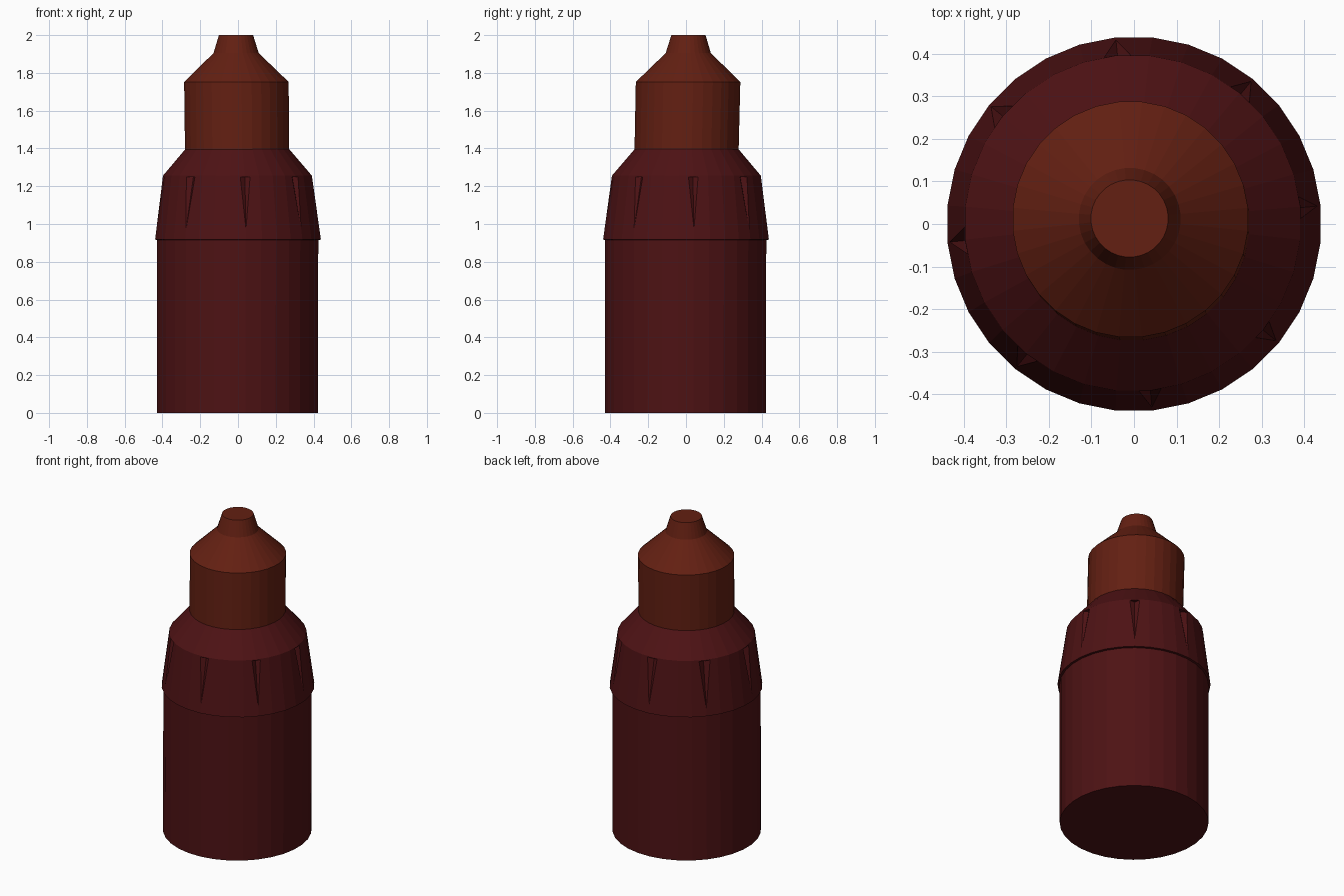
import bpy, bmesh, math
from mathutils import Vector

if "Cube" in bpy.data.objects:
    bpy.data.objects.remove(bpy.data.objects["Cube"])

SIDES = 32


def material(name, rgb):
    m = bpy.data.materials.new(name)
    m.diffuse_color = (*rgb, 1)
    m.use_nodes = True
    m.node_tree.nodes["Principled BSDF"].inputs["Base Color"].default_value = m.diffuse_color
    return m


def add_object(name, bm, mat=None):
    bmesh.ops.recalc_face_normals(bm, faces=bm.faces)
    mesh = bpy.data.meshes.new(name)
    bm.to_mesh(mesh)
    bm.free()
    ob = bpy.data.objects.new(name, mesh)
    bpy.context.collection.objects.link(ob)
    if mat:
        mesh.materials.append(mat)
    return ob


def turned(name, profile, mat):
    """Closed lathe body; each ring is (z, radius, centre x, centre y)."""
    bm = bmesh.new()
    rings = []
    for z, r, cx, cy in profile:
        ring = []
        for i in range(SIDES):
            a = 2 * math.pi * (i + 0.5) / SIDES
            ring.append(bm.verts.new((cx + r * math.cos(a), cy + r * math.sin(a), z)))
        rings.append(ring)
    for lo, hi in zip(rings, rings[1:]):
        for i in range(SIDES):
            j = (i + 1) % SIDES
            bm.faces.new((lo[i], lo[j], hi[j], hi[i]))
    bm.faces.new(rings[0])
    bm.faces.new(rings[-1])
    return add_object(name, bm, mat)


casing_red = material("casing_red", (0.075, 0.006, 0.007))
tip_orange = material("tip_orange", (0.125, 0.014, 0.006))

# Casing: straight body, flared collar with a small lip, sloping shoulder
casing = turned("casing", [
    (0.0, 0.429, -0.003, -0.003),
    (0.916, 0.429, -0.002, -0.002),
    (0.917, 0.441, 0, 0),
    (1.256, 0.396, -0.003, 0.002),
    (1.40, 0.273, -0.004, 0.003)], casing_red)

# Tip: plug in the neck, cone and nozzle, leaning very slightly
turned("tip", [
    (1.392, 0.277, -0.005, 0.003),
    (1.752, 0.278, -0.0085, 0.011),
    (1.905, 0.120, -0.010, 0.012),
    (2.0, 0.091, -0.0105, 0.013)], tip_orange)

# Eight tapering crimp grooves around the collar
bm = bmesh.new()
for k in range(8):
    a = math.radians(5.6 + 45 * k)
    out = Vector((math.cos(a), math.sin(a), 0))
    side = Vector((-math.sin(a), math.cos(a), 0))

    def point(r, s, z):
        return bm.verts.new(out * r + side * s + Vector((0, 0, z)))

    inner = point(0.372, 0, 1.25)
    left, right = point(0.41, -0.050, 1.25), point(0.41, 0.050, 1.25)
    tip = point(0.436, 0, 0.96)
    for f in ((inner, left, right), (inner, left, tip),
              (inner, right, tip), (left, right, tip)):
        bm.faces.new(f)
cutter = add_object("groove_cutter", bm)
cutter.hide_render = True
cutter.display_type = 'WIRE'

cut = casing.modifiers.new("grooves", 'BOOLEAN')
cut.operation = 'DIFFERENCE'
cut.solver = 'EXACT'
cut.object = cutter
